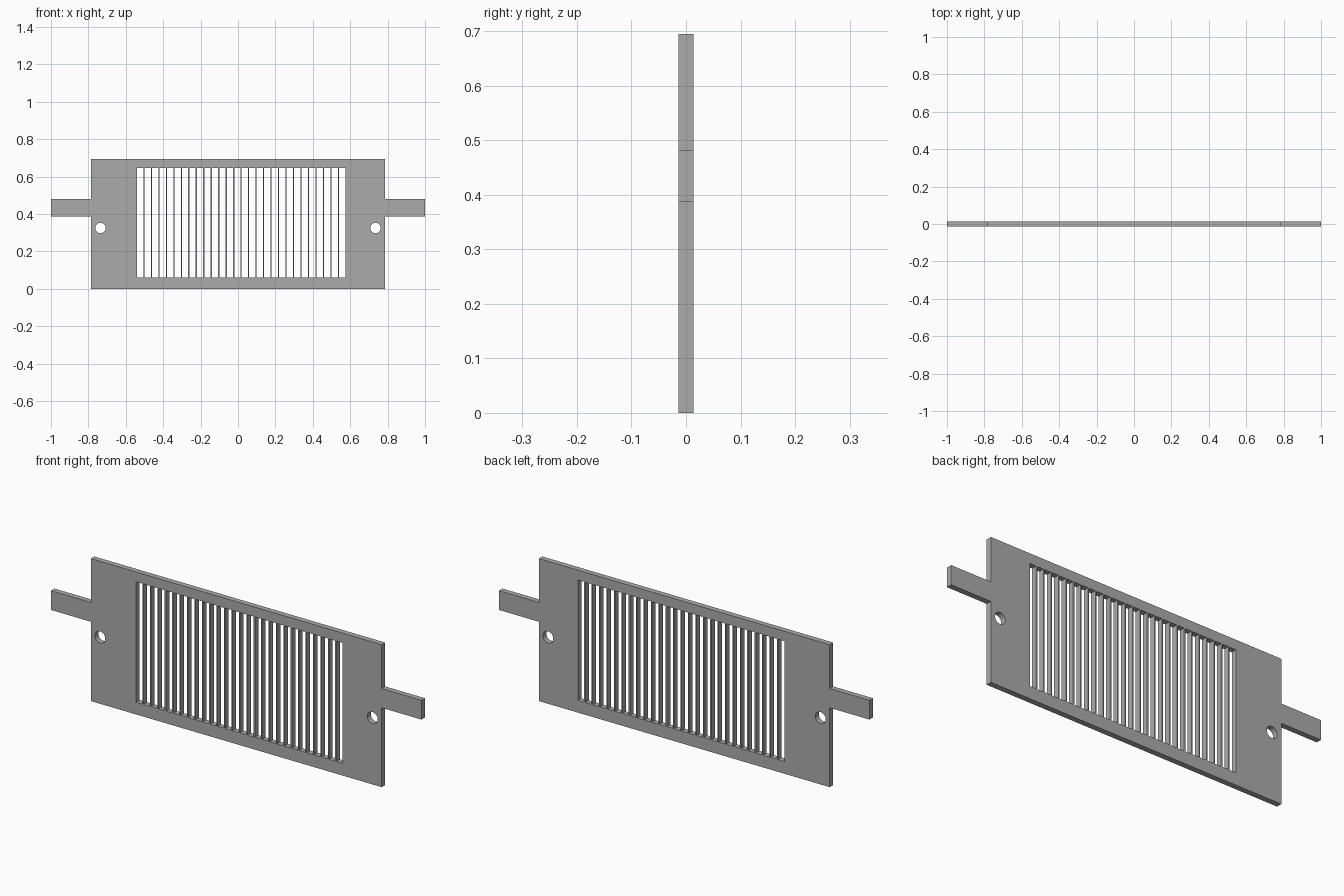
import bpy
from math import cos, sin, pi, radians

cube = bpy.data.objects.get("Cube")
if cube:
    bpy.data.objects.remove(cube, do_unlink=True)

# Plate dimensions
HALF_WIDTH, HEIGHT, THICKNESS = 0.785, 0.695, 0.027
TAB_END, TAB_LOW, TAB_HIGH = 1.0, 0.387, 0.481
SLOT_COUNT, SLOT_START, SLOT_PITCH, SLOT_WIDTH = 28, -0.54, 0.04, 0.034
SLOT_LOW, SLOT_HIGH = 0.06, 0.647
HOLE_X, HOLE_Z, HOLE_RADIUS, HOLE_SIDES = 0.735, 0.325, 0.028, 32

# Single flat metal colour
metal = bpy.data.materials.new("grey_metal")
metal.use_nodes = True
grey = (0.41, 0.41, 0.41, 1)
metal.diffuse_color = grey
metal.node_tree.nodes["Principled BSDF"].inputs["Base Color"].default_value = grey

profile = bpy.data.curves.new("grille_plate", "CURVE")
profile.dimensions = "2D"
profile.fill_mode = "BOTH"
profile.extrude = THICKNESS / 2


def add_loop(points):
    """Add a closed straight-sided loop to the plate profile."""
    spline = profile.splines.new("POLY")
    spline.points.add(len(points) - 1)
    for point, (x, z) in zip(spline.points, points):
        point.co = (x, z, 0, 1)
    spline.use_cyclic_u = True
    spline.use_smooth = False


# Outline with a mounting tab on each side
right_half = [(HALF_WIDTH, 0), (HALF_WIDTH, TAB_LOW), (TAB_END, TAB_LOW),
              (TAB_END, TAB_HIGH), (HALF_WIDTH, TAB_HIGH), (HALF_WIDTH, HEIGHT)]
add_loop(right_half + [(-x, z) for x, z in reversed(right_half)])

# Row of tall slots, leaving thin bars between them
for i in range(SLOT_COUNT):
    x0 = SLOT_START + i * SLOT_PITCH
    x1 = x0 + SLOT_WIDTH
    add_loop([(x0, SLOT_LOW), (x0, SLOT_HIGH), (x1, SLOT_HIGH), (x1, SLOT_LOW)])

# Round bolt holes
for side in (-1, 1):
    angles = [2 * pi * i / HOLE_SIDES for i in range(HOLE_SIDES)]
    add_loop([(side * HOLE_X + HOLE_RADIUS * cos(a),
               HOLE_Z + HOLE_RADIUS * sin(a)) for a in angles])

# Stand the plate upright and turn it into a mesh
plate = bpy.data.objects.new("grille_plate", profile)
bpy.context.collection.objects.link(plate)
profile.materials.append(metal)
plate.rotation_euler.x = radians(90)
bpy.ops.object.select_all(action="DESELECT")
plate.select_set(True)
bpy.context.view_layer.objects.active = plate
bpy.ops.object.convert(target="MESH")
bpy.ops.object.transform_apply(location=False, rotation=True, scale=False)
bpy.ops.object.shade_smooth_by_angle(angle=radians(30))
